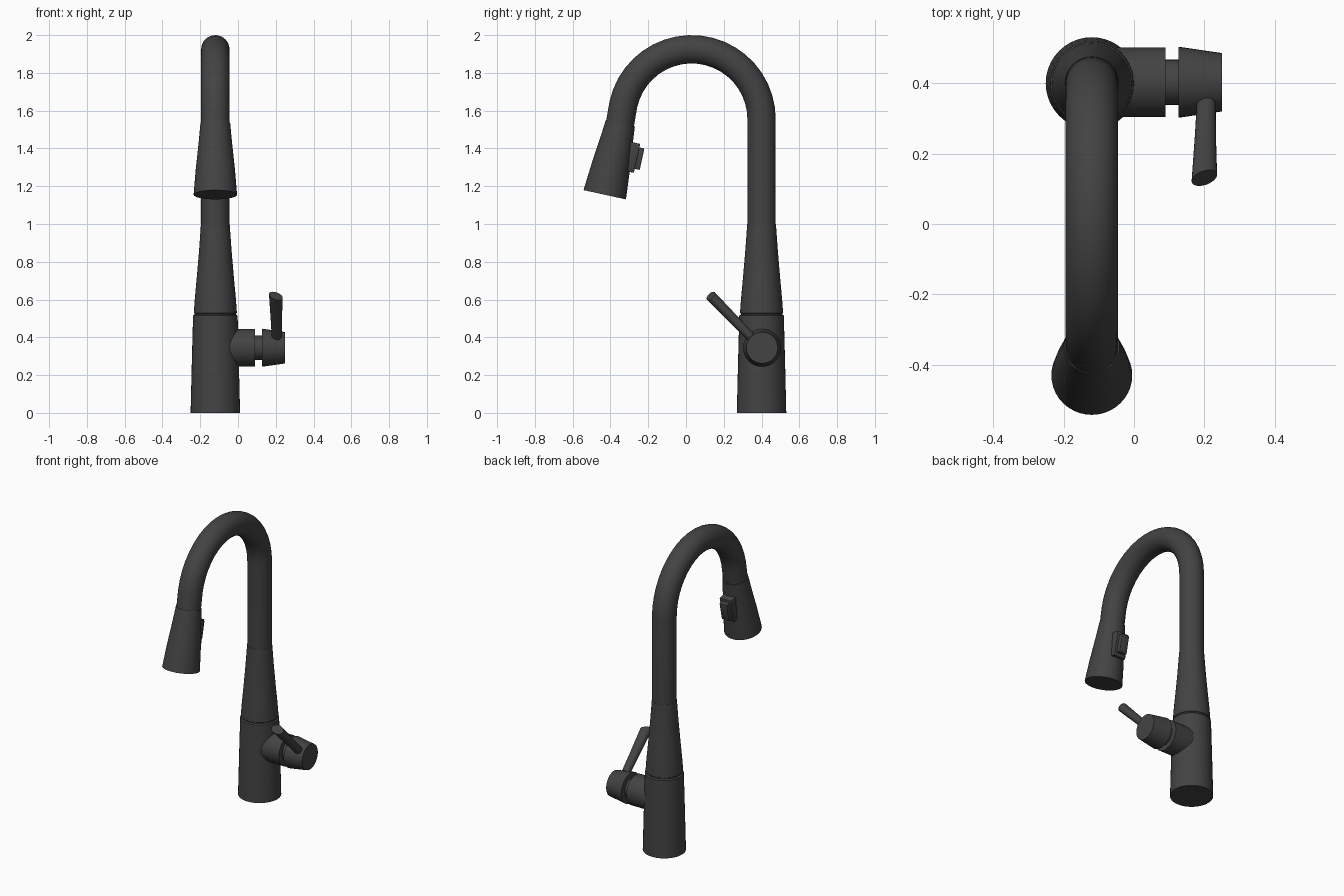
import bpy, bmesh, math
from mathutils import Vector, Matrix

if "Cube" in bpy.data.objects:
    bpy.data.objects.remove(bpy.data.objects["Cube"])

black = bpy.data.materials.new("matte_black")
black.diffuse_color = (0.056, 0.056, 0.056, 1)
black.use_nodes = True
black.node_tree.nodes["Principled BSDF"].inputs["Base Color"].default_value = black.diffuse_color

X0, Y0 = -0.12, 0.40          # centre of the main body
SX = Vector((1, 0, 0))


def finish(name, bm, angle=30):
    bmesh.ops.recalc_face_normals(bm, faces=bm.faces[:])
    me = bpy.data.meshes.new(name)
    bm.to_mesh(me)
    bm.free()
    me.materials.append(black)
    ob = bpy.data.objects.new(name, me)
    bpy.context.collection.objects.link(ob)
    bpy.ops.object.select_all(action='DESELECT')
    ob.select_set(True)
    bpy.context.view_layer.objects.active = ob
    bpy.ops.object.shade_smooth_by_angle(angle=math.radians(angle))
    return ob


def loft(name, rings, n=40, slant=0.0):
    """rings: (centre, direction, radius u, radius v); closed at both ends."""
    bm = bmesh.new()
    loops = []
    for i, (c, d, ru, rv) in enumerate(rings):
        d = Vector(d).normalized()
        u = SX if abs(d.x) < 0.9 else Vector((0, 1, 0))
        v = d.cross(u).normalized()
        u = v.cross(d)
        last = i == len(rings) - 1
        loop = []
        for k in range(n):
            a = 2 * math.pi * k / n
            p = Vector(c) + u * ru * math.cos(a) + v * rv * math.sin(a)
            if last:
                p -= d * slant * math.cos(a)
            loop.append(bm.verts.new(p))
        loops.append(loop)
    for a, b in zip(loops, loops[1:]):
        for k in range(n):
            bm.faces.new((a[k], a[(k + 1) % n], b[(k + 1) % n], b[k]))
    bm.faces.new(loops[0])
    bm.faces.new(loops[-1])
    return finish(name, bm)


def lathe(name, origin, axis, profile, n=40):
    o, d = Vector(origin), Vector(axis).normalized()
    return loft(name, [(o + d * t, d, r, r) for t, r in profile], n)


# Lower body with a thin groove, then the tapered neck
lathe("base_body", (X0, Y0, 0), (0, 0, 1),
      [(0, 0.131), (0.25, 0.125), (0.515, 0.118), (0.521, 0.110), (0.53, 0.110)])
lathe("tapered_neck", (X0, Y0, 0), (0, 0, 1),
      [(0.524, 0.108), (0.530, 0.114), (0.60, 0.109), (0.72, 0.098),
       (0.86, 0.086), (1.0, 0.076)])

# Gooseneck: straight riser, arc, short straight run into the spray head
tilt = math.radians(12.3)
R, cy, cz, r = 0.37, 0.03, 1.555, 0.075
rings = [((X0, Y0, 0.97), (0, 0, 1), r, r)]
steps = 20
for i in range(steps + 1):
    a = (math.pi - tilt) * i / steps
    rings.append(((X0, cy + R * math.cos(a), cz + R * math.sin(a)),
                  (0, -math.sin(a), math.cos(a)), r, r))
down = Vector((0, -math.sin(tilt), -math.cos(tilt)))
out = Vector((0, math.cos(tilt), -math.sin(tilt)))
head_top = Vector((X0, -0.348, 1.532))
rings.append((head_top + down * 0.03, down, r, r))
loft("gooseneck_tube", rings)

# Spray head, flaring toward the outlet
lathe("spray_head", head_top, down,
      [(0, 0.079), (0.10, 0.088), (0.25, 0.104), (0.386, 0.115)])


# Spray button and its backing plate on the inner side of the head
def plate(name, t0, t1, n0, n1, width, bevel):
    bm = bmesh.new()
    bmesh.ops.create_cube(bm, size=1)
    c = head_top + down * (t0 + t1) / 2 + out * (n0 + n1) / 2
    cols = (SX * width, out * (n1 - n0), down * (t1 - t0))
    m = Matrix([[v[i] for v in cols] + [c[i]] for i in range(3)] + [[0, 0, 0, 1]])
    bmesh.ops.transform(bm, matrix=m, verts=bm.verts[:])
    bmesh.ops.bevel(bm, geom=bm.edges[:], offset=bevel, segments=2,
                    affect='EDGES', profile=0.5)
    finish(name, bm)


plate("button_plate", 0.083, 0.24, 0.06, 0.126, 0.085, 0.003)
plate("spray_button", 0.102, 0.218, 0.10, 0.153, 0.055, 0.003)

# Side valve: arm, narrow neck and tapered cap
valve = (0, 0.403, 0.345)
lathe("valve_arm", valve, (1, 0, 0), [(X0, 0.099), (0.09, 0.099)])
lathe("valve_neck", valve, (1, 0, 0), [(0.07, 0.064), (0.14, 0.064)])
lathe("valve_cap", valve, (1, 0, 0), [(0.126, 0.101), (0.25, 0.083)])

# Lever handle, widening to a slanted flat tip
h0, h1 = Vector((0.206, 0.37, 0.375)), Vector((0.200, 0.131, 0.619))
hd = h1 - h0
loft("lever_handle", [(h0, hd, 0.026, 0.024), (h0.lerp(h1, 0.5), hd, 0.030, 0.026),
                      (h1, hd, 0.036, 0.029)], 28, slant=0.014)
